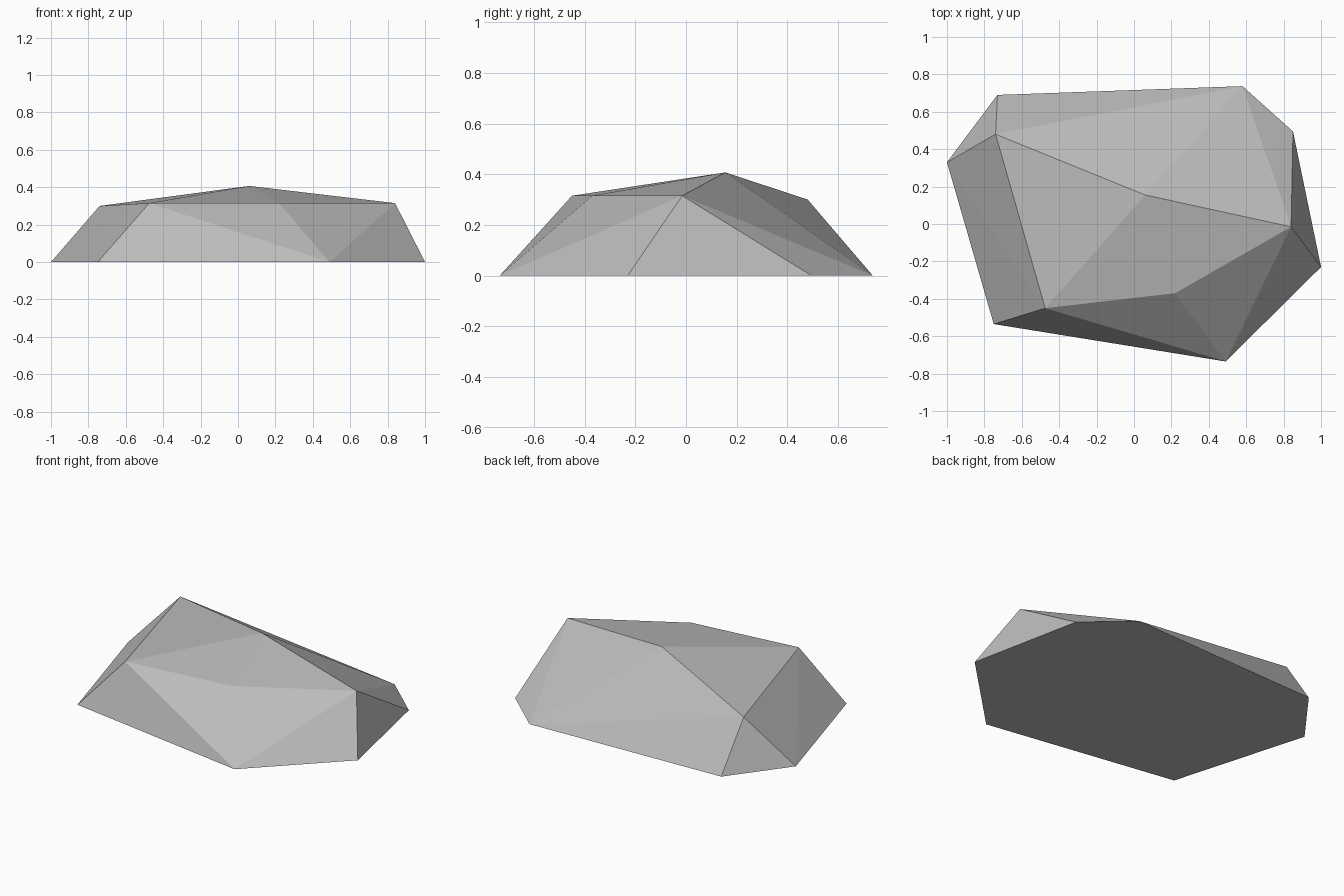
import bpy
import bmesh
from mathutils import Vector

cube = bpy.data.objects.get("Cube")
if cube:
    bpy.data.objects.remove(cube, do_unlink=True)

# Stone colour
stone = bpy.data.materials.new("stone_grey")
stone.use_nodes = True
grey = (0.5, 0.5, 0.5, 1.0)
stone.diffuse_color = grey
shader = next(n for n in stone.node_tree.nodes if n.type == "BSDF_PRINCIPLED")
shader.inputs["Base Color"].default_value = grey
shader.inputs["Roughness"].default_value = 0.9

# Ground outline of the rock, anticlockwise
outline = [(-1, 0.33), (-0.75, -0.535), (0.49, -0.735), (1, -0.23),
           (0.85, 0.495), (0.58, 0.737), (-0.73, 0.69)]

# Shoulder corners and the peak
crown = [(-0.74, 0.48, 0.3), (-0.475, -0.45, 0.315), (0.22, -0.37, 0.315),
         (0.84, -0.015, 0.315), (0.06, 0.155, 0.407)]

# The rock is the faceted hull around its corners
bm = bmesh.new()
for x, y in outline:
    bm.verts.new((x, y, 0))
for corner in crown:
    bm.verts.new(corner)
bmesh.ops.convex_hull(bm, input=bm.verts[:])
bmesh.ops.recalc_face_normals(bm, faces=bm.faces[:])

# Merge the flat underside into one face
underside = [f for f in bm.faces if f.normal.dot(Vector((0, 0, -1))) > 0.99]
if len(underside) > 1:
    bmesh.ops.dissolve_faces(bm, faces=underside)

mesh = bpy.data.meshes.new("rock")
bm.to_mesh(mesh)
bm.free()
mesh.materials.append(stone)
rock = bpy.data.objects.new("rock", mesh)
bpy.context.scene.collection.objects.link(rock)
